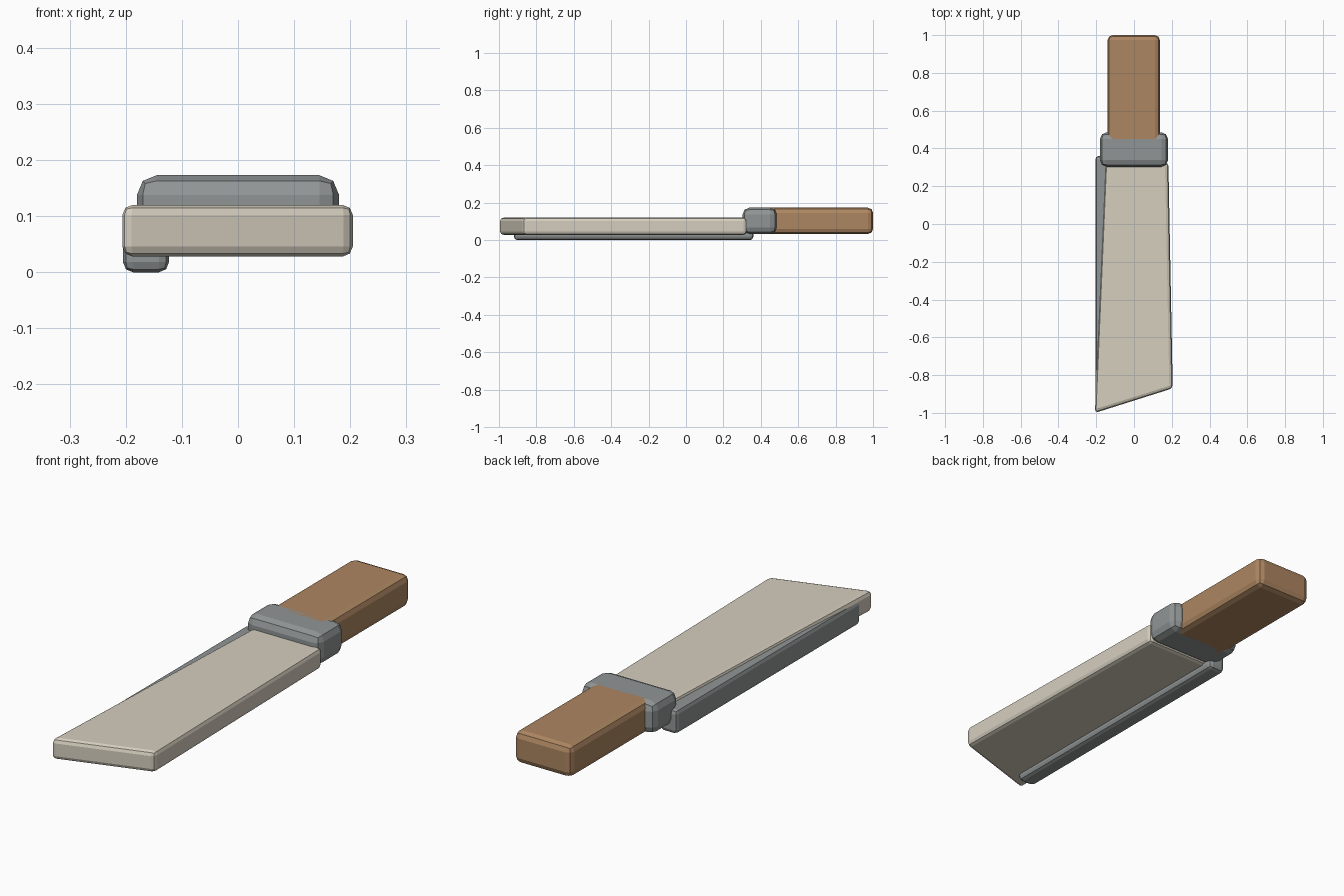
import bpy, bmesh

if "Cube" in bpy.data.objects:
    bpy.data.objects.remove(bpy.data.objects["Cube"])


def material(name, color):
    mat = bpy.data.materials.new(name)
    mat.diffuse_color = (*color, 1)
    mat.use_nodes = True
    mat.node_tree.nodes["Principled BSDF"].inputs["Base Color"].default_value = mat.diffuse_color
    return mat


def slab(name, outline, z0, z1, bevel, mat):
    """Extrude an xy outline from z0 to z1 and round its edges."""
    bm = bmesh.new()
    face = bm.faces.new([bm.verts.new((x, y, z0)) for x, y in outline])
    up = bmesh.ops.extrude_face_region(bm, geom=[face])
    top = [v for v in up["geom"] if isinstance(v, bmesh.types.BMVert)]
    bmesh.ops.translate(bm, verts=top, vec=(0, 0, z1 - z0))
    bmesh.ops.recalc_face_normals(bm, faces=bm.faces)
    bmesh.ops.bevel(bm, geom=bm.edges[:], offset=bevel, segments=2,
                    profile=0.5, affect='EDGES')
    mesh = bpy.data.meshes.new(name)
    bm.to_mesh(mesh)
    bm.free()
    mesh.materials.append(mat)
    obj = bpy.data.objects.new(name, mesh)
    bpy.context.collection.objects.link(obj)
    return obj


def rect(x0, x1, y0, y1):
    return [(x0, y0), (x1, y0), (x1, y1), (x0, y1)]


bone = material("bone", (0.67, 0.62, 0.52))
steel = material("steel", (0.28, 0.30, 0.30))
wood = material("wood", (0.42, 0.24, 0.12))

# Blade with slanted tip, tapering towards the guard
slab("blade", [(-0.207, -1.0), (0.205, -0.87), (0.182, 0.325), (-0.15, 0.325)],
     0.028, 0.12, 0.018, bone)

# Straight spine strip along the left side
slab("spine", rect(-0.205, -0.123, -0.92, 0.36), 0.0, 0.106, 0.018, steel)

# Guard collar and handle
slab("guard", rect(-0.18, 0.18, 0.303, 0.485), 0.033, 0.173, 0.035, steel)
slab("handle", rect(-0.14, 0.137, 0.40, 1.0), 0.033, 0.173, 0.027, wood)
